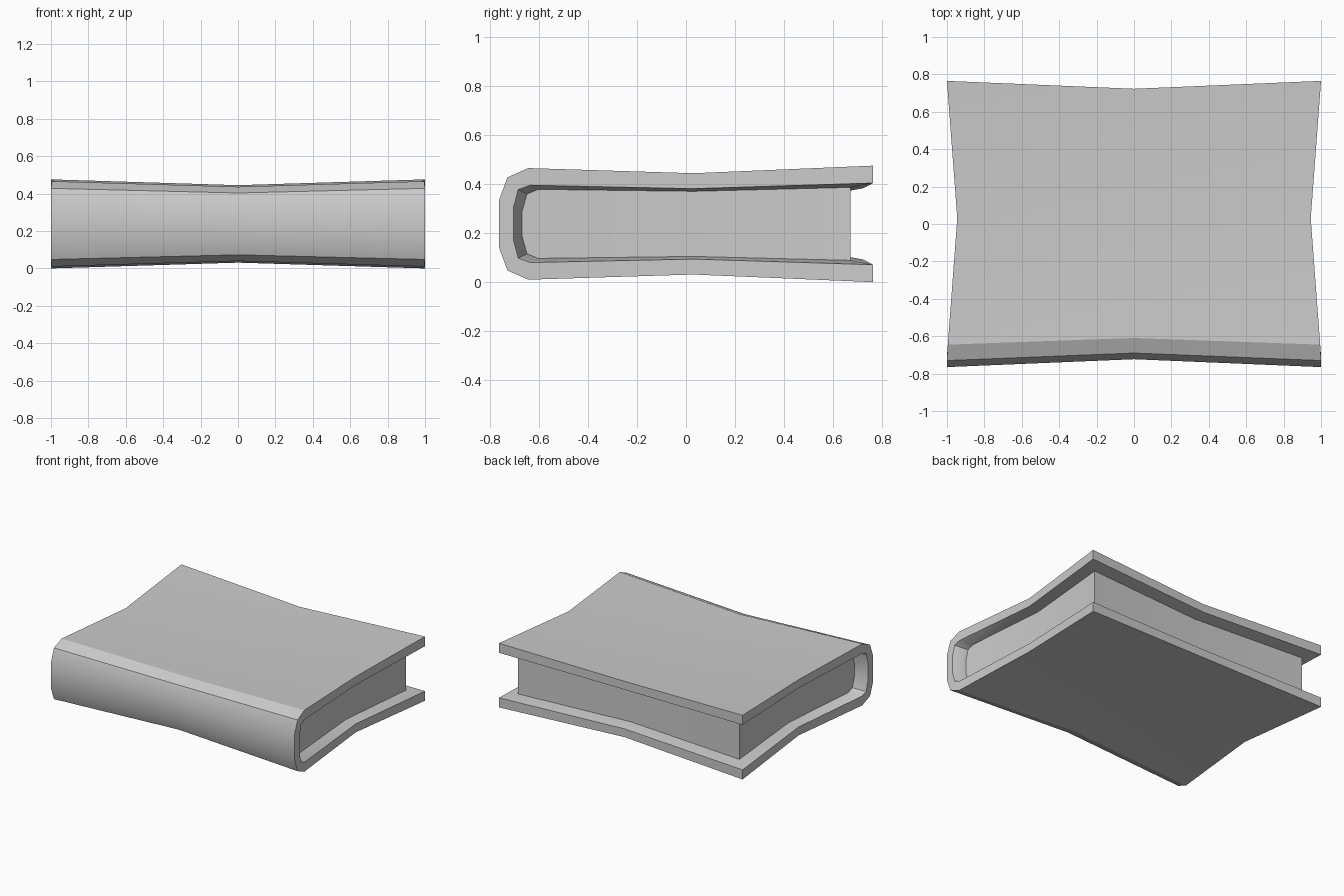
import bpy
import bmesh
import math

if "Cube" in bpy.data.objects:
    bpy.data.objects.remove(bpy.data.objects["Cube"], do_unlink=True)

grey = bpy.data.materials.new("plain_grey")
grey.use_nodes = True
grey.diffuse_color = (0.6, 0.6, 0.6, 1)
grey.node_tree.nodes["Principled BSDF"].inputs["Base Color"].default_value = (0.6, 0.6, 0.6, 1)

MID_Z = 0.238

# Upper halves of the U profiles, back edge to spine: (y, height above the middle)
OUTER = [(0.765, 0.238), (0.03, 0.207), (-0.645, 0.228), (-0.73, 0.19), (-0.765, 0.095)]
INNER = [(0.765, 0.167), (0.03, 0.144), (-0.637, 0.158), (-0.686, 0.14), (-0.706, 0.063)]
PAGES = [(0.672, 0.149), (0.03, 0.133), (-0.604, 0.141), (-0.65, 0.122), (-0.67, 0.05)]


def pinched(side, width, y, h):
    """Place a profile point, drawing the middle of every edge inwards."""
    if side == 0:
        return (0, y * 0.945, MID_Z + h * 0.87)
    waist = 1 - 0.055 * max(0, 1 - abs(y - 0.03) / 0.735)
    return (side * width * waist, y, MID_Z + h)


def loops(bm, half, width):
    """Make the mirrored U profile at the right end, middle and left end."""
    full = half + [(y, -h) for y, h in reversed(half)]
    return [[bm.verts.new(pinched(s, width, y, h)) for y, h in full] for s in (-1, 0, 1)]


def strip(bm, a, b):
    for i in range(len(a) - 1):
        bm.faces.new((a[i], a[i + 1], b[i + 1], b[i]))


def finish(bm, name):
    bmesh.ops.recalc_face_normals(bm, faces=bm.faces)
    mesh = bpy.data.meshes.new(name)
    bm.to_mesh(mesh)
    bm.free()
    mesh.materials.append(grey)
    obj = bpy.data.objects.new(name, mesh)
    bpy.context.collection.objects.link(obj)
    bpy.ops.object.select_all(action="DESELECT")
    obj.select_set(True)
    bpy.context.view_layer.objects.active = obj
    bpy.ops.object.shade_smooth_by_angle(angle=math.radians(24))


# Cover: outer skin, cut edges, and an inner lip sloping down to the pages
bm = bmesh.new()
outer, inner, lip = (loops(bm, OUTER, 1), loops(bm, INNER, 1), loops(bm, PAGES, 0.915))
for k in (0, 1):
    strip(bm, outer[k], outer[k + 1])
    strip(bm, lip[k], lip[k + 1])
for a, b in ((outer, inner), (inner, lip)):
    for end in (0, 2):
        strip(bm, a[end], b[end])
    for edge in (0, -1):
        strip(bm, [loop[edge] for loop in a], [loop[edge] for loop in b])
bmesh.ops.remove_doubles(bm, verts=bm.verts, dist=0.0001)
finish(bm, "book_cover")

# Page block: lofted through the three stations and closed all round
bm = bmesh.new()
block = loops(bm, PAGES, 0.915)
for k in (0, 1):
    strip(bm, block[k] + block[k][:1], block[k + 1] + block[k + 1][:1])
for end in (block[0], block[2]):
    strip(bm, end[:5], end[:4:-1])
finish(bm, "page_block")
